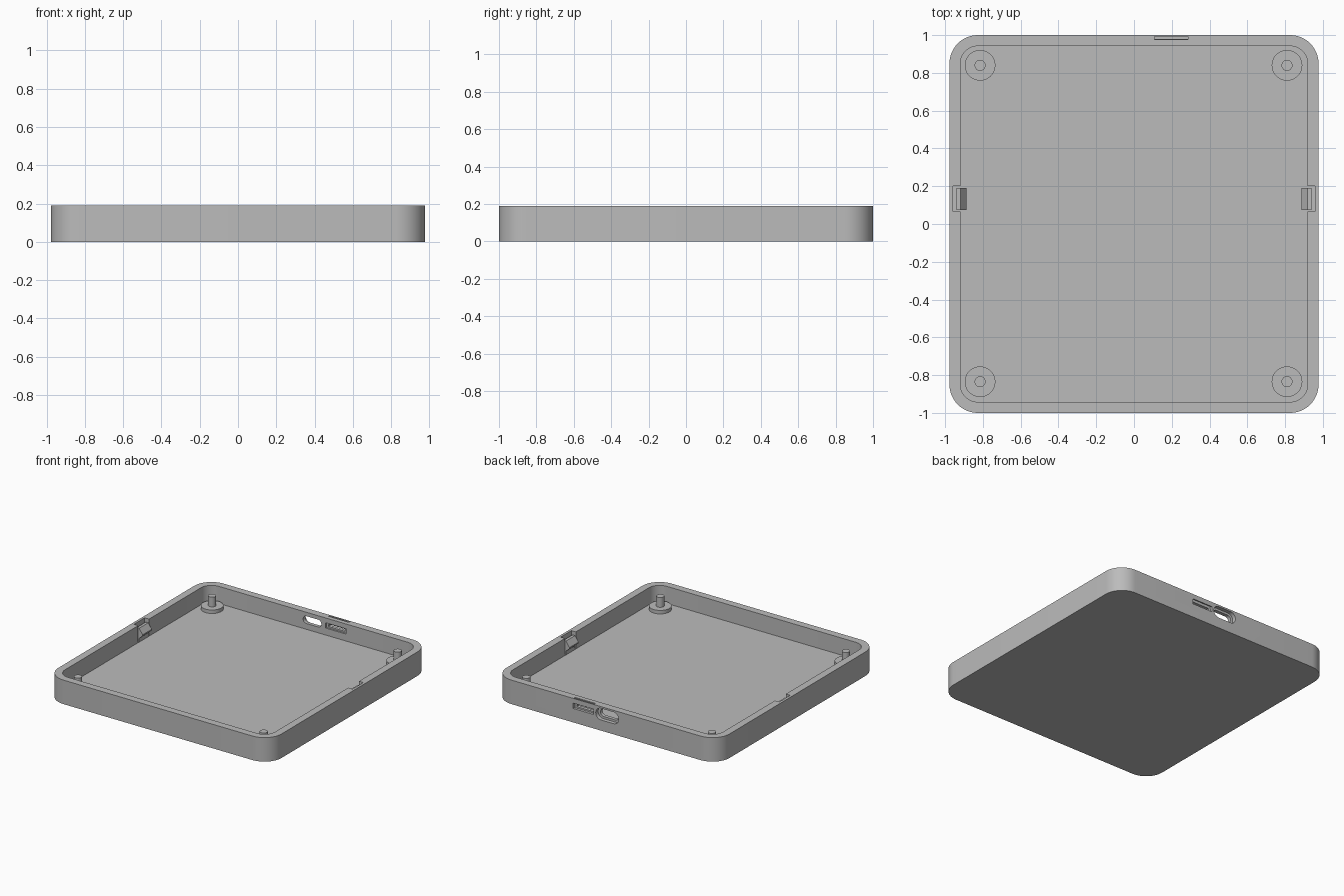
import bpy
import bmesh
from math import cos, sin, pi

HX, HY, H = 0.977, 1.0, 0.19      # outer half sizes and height
WALL, FLOOR = 0.058, 0.055

cube = bpy.data.objects.get("Cube")
if cube:
    bpy.data.objects.remove(cube, do_unlink=True)

grey = bpy.data.materials.new("matte grey plastic")
grey.use_nodes = True
grey.diffuse_color = (0.5, 0.5, 0.5, 1)
grey.node_tree.nodes["Principled BSDF"].inputs["Base Color"].default_value = (0.5, 0.5, 0.5, 1)


def rounded(cx, cy, hx, hy, r, seg=12):
    """Outline of a rounded rectangle."""
    pts = []
    for q, (sx, sy) in enumerate([(1, 1), (-1, 1), (-1, -1), (1, -1)]):
        for i in range(seg + 1):
            a = (q + i / seg) * pi / 2
            pts.append((cx + sx * (hx - r) + r * cos(a), cy + sy * (hy - r) + r * sin(a)))
    return pts


def rect(x0, x1, y0, y1):
    return [(x0, y0), (x1, y0), (x1, y1), (x0, y1)]


def prism(name, pts, lo, hi, axis="z"):
    """Extrude an outline along an axis; xy, or xz when the axis is y."""
    place = (lambda u, v, w: (u, v, w)) if axis == "z" else (lambda u, v, w: (u, w, v))
    bm = bmesh.new()
    rings = [[bm.verts.new(place(u, v, w)) for u, v in pts] for w in (lo, hi)]
    bm.faces.new(rings[0])
    bm.faces.new(rings[1])
    n = len(pts)
    for i in range(n):
        j = (i + 1) % n
        bm.faces.new((rings[0][i], rings[0][j], rings[1][j], rings[1][i]))
    bmesh.ops.remove_doubles(bm, verts=bm.verts, dist=1e-5)
    bmesh.ops.recalc_face_normals(bm, faces=bm.faces)
    mesh = bpy.data.meshes.new(name)
    bm.to_mesh(mesh)
    bm.free()
    mesh.materials.append(grey)
    ob = bpy.data.objects.new(name, mesh)
    bpy.context.collection.objects.link(ob)
    return ob


def cut(target, cutter):
    cutter.hide_render = True
    mod = target.modifiers.new("cut", "BOOLEAN")
    mod.operation = "DIFFERENCE"
    mod.solver = "EXACT"
    mod.object = cutter
    bpy.context.view_layer.objects.active = target
    bpy.ops.object.modifier_apply(modifier=mod.name)
    bpy.data.objects.remove(cutter, do_unlink=True)


# Tray shell
tray = prism("tray_shell", rounded(0, 0, HX, HY, 0.15), 0, H)
cut(tray, prism("cavity", rounded(0, 0, HX - WALL, HY - WALL, 0.092), FLOOR, H + 0.1))

# Rear oval port with a wider recess outside
cut(tray, prism("oval_hole", rounded(-0.01, 0.13, 0.08, 0.029, 0.0289), 0.9, 1.1, "y"))
cut(tray, prism("oval_recess", rounded(-0.01, 0.13, 0.1, 0.046, 0.0459), 0.97, 1.1, "y"))

# Rear card slot, recessed on both faces, and the thin slit in the rim
cut(tray, prism("slot_hole", rect(0.125, 0.27, 0.122, 0.14), 0.9, 1.1, "y"))
cut(tray, prism("slot_inside", rect(0.108, 0.287, 0.11, 0.152), 0.9, 0.955, "y"))
cut(tray, prism("slot_outside", rect(0.108, 0.287, 0.11, 0.152), 0.98, 1.1, "y"))
cut(tray, prism("rim_slit", rect(0.108, 0.287, 0.978, 0.992), 0.145, 0.3))

# Pockets in the side walls with snap hooks standing in them
for side, s in (("left", 1), ("right", -1)):
    cut(tray, prism("pocket", rect(*sorted((s * 0.9, s * 0.957)), 0.065, 0.2), 0.06, 0.3))
    hook = [(0.94, 0.05), (0.94, 0.165), (0.918, 0.165), (0.887, 0.122),
            (0.887, 0.112), (0.918, 0.085), (0.918, 0.05)]
    prism("snap_hook_" + side, [(s * x, z) for x, z in hook], 0.075, 0.19, "y")

# Corner standoffs with locating pins
for front, y in (("front", -0.835), ("rear", 0.84)):
    for side, x in (("left", 0.81), ("right", -0.815)):
        prism(f"{front}_{side}_standoff", rounded(x, y, 0.081, 0.081, 0.081), FLOOR - 0.01, 0.083)
        prism(f"{front}_{side}_pin", rounded(x, y, 0.029, 0.029, 0.029, 8), 0.07, 0.16)

# Smooth rounded walls while keeping crisp edges
for ob in bpy.context.collection.objects:
    if ob.type == "MESH":
        bpy.ops.object.select_all(action="DESELECT")
        ob.select_set(True)
        bpy.context.view_layer.objects.active = ob
        bpy.ops.object.shade_smooth_by_angle()
